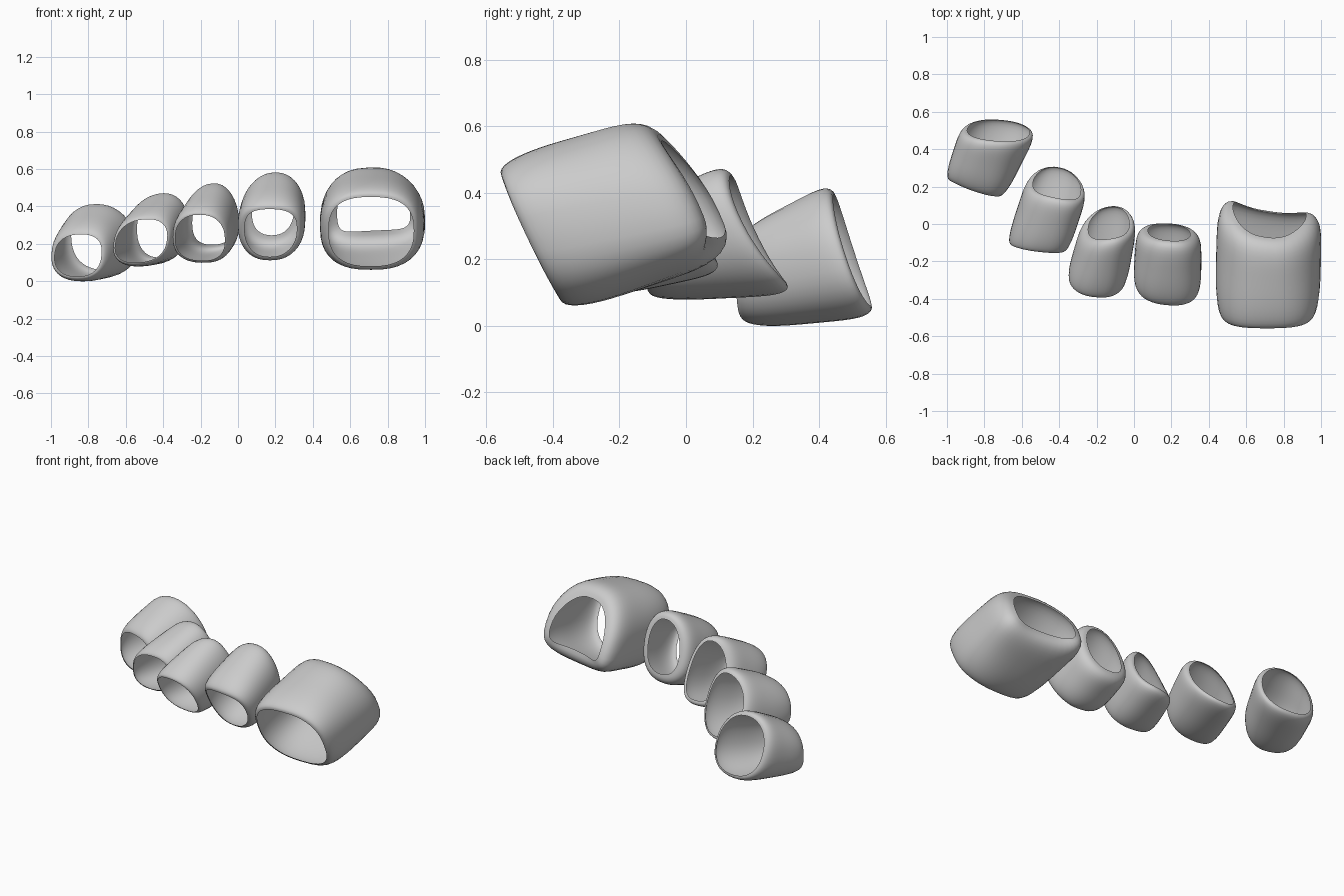
import bpy, bmesh, math
from mathutils import Vector

if "Cube" in bpy.data.objects:
    bpy.data.objects.remove(bpy.data.objects["Cube"])

N = 40       # points around each tube
M = 22       # rings along each tube


def spow(v, e):
    return math.copysign(abs(v) ** e, v)


def rim_point(rim, t, expo):
    """Rounded-square loop through left, right, top and bottom points (may be saddle shaped)."""
    l, r, top, bot = (Vector(p) for p in rim)
    c = (l + r + top + bot) / 4
    a, b = spow(math.cos(t), 2 / expo), spow(math.sin(t), 2 / expo)
    u, v = (r - l) / 2, (top - bot) / 2
    p = c + u * a + v * b
    p += ((l + r) / 2 - c) * math.cos(t) ** 2 + ((top + bot) / 2 - c) * math.sin(t) ** 2
    out = u.normalized() * a + v.normalized() * b
    return p, out


def sleeve(name, front, back, bulge_front, bulge_back, expo=2.4, expo_back=2.2):
    """Open tube from front rim to back rim, swelling outward between them."""
    bm = bmesh.new()
    rings = []
    for j in range(M + 1):
        s = 0.5 - 0.5 * math.cos(math.pi * j / M)
        swell = max(0, 1 - abs(2 * s - 1) ** (3 if s < .5 else 5)) ** 0.42
        d = (bulge_front * (1 - s) + bulge_back * s) * swell
        ring = []
        for i in range(N):
            t = 2 * math.pi * i / N
            pf, of = rim_point(front, t, expo)
            pb, ob = rim_point(back, t, expo_back)
            ring.append(bm.verts.new(pf.lerp(pb, s) + of.lerp(ob, s) * d))
        rings.append(ring)
    for r0, r1 in zip(rings, rings[1:]):
        for i in range(N):
            k = (i + 1) % N
            bm.faces.new((r0[i], r0[k], r1[k], r1[i])).smooth = True
    # make sure normals face away from the tube axis
    bmesh.ops.recalc_face_normals(bm, faces=bm.faces)
    bm.normal_update()
    mid = sum((v.co for v in bm.verts), Vector()) / len(bm.verts)
    if sum((f.calc_center_median() - mid).dot(f.normal) for f in bm.faces) < 0:
        bmesh.ops.reverse_faces(bm, faces=bm.faces)
    me = bpy.data.meshes.new(name)
    bm.to_mesh(me)
    bm.free()
    ob = bpy.data.objects.new(name, me)
    bpy.context.collection.objects.link(ob)
    return ob


# rims are given as left, right, top, bottom
# largest sleeve
sleeve("large_sleeve",
       [(.485, -.48, .27), (.94, -.48, .27), (.71, -.555, .45), (.71, -.38, .08)],
       [(.53, .10, .34), (.92, .04, .36), (.70, -.07, .555), (.72, .06, .27)],
       .053, .085, 2.6, 2.5)

# second sleeve
sleeve("second_sleeve",
       [(.035, -.34, .28), (.315, -.37, .28), (.17, -.43, .385), (.17, -.29, .13)],
       [(.075, -.04, .38), (.30, -.05, .38), (.20, -.09, .55), (.18, .0, .245)],
       .045, .06)

# third sleeve
sleeve("third_sleeve",
       [(-.335, -.30, .23), (-.07, -.32, .22), (-.20, -.39, .355), (-.20, -.25, .11)],
       [(-.245, -.03, .31), (-.025, .0, .32), (-.13, -.08, .505), (-.13, .09, .195)],
       .03, .043)

# fourth sleeve
sleeve("fourth_sleeve",
       [(-.655, -.11, .20), (-.38, -.14, .22), (-.50, -.15, .33), (-.53, -.11, .10)],
       [(-.54, .22, .26), (-.285, .17, .31), (-.42, .14, .45), (-.40, .30, .13)],
       .028, .038)

# smallest sleeve
sleeve("smallest_sleeve",
       [(-.98, .23, .14), (-.73, .15, .14), (-.84, .17, .25), (-.86, .18, .025)],
       [(-.89, .51, .21), (-.56, .48, .21), (-.75, .445, .395), (-.71, .555, .06)],
       .037, .038)
